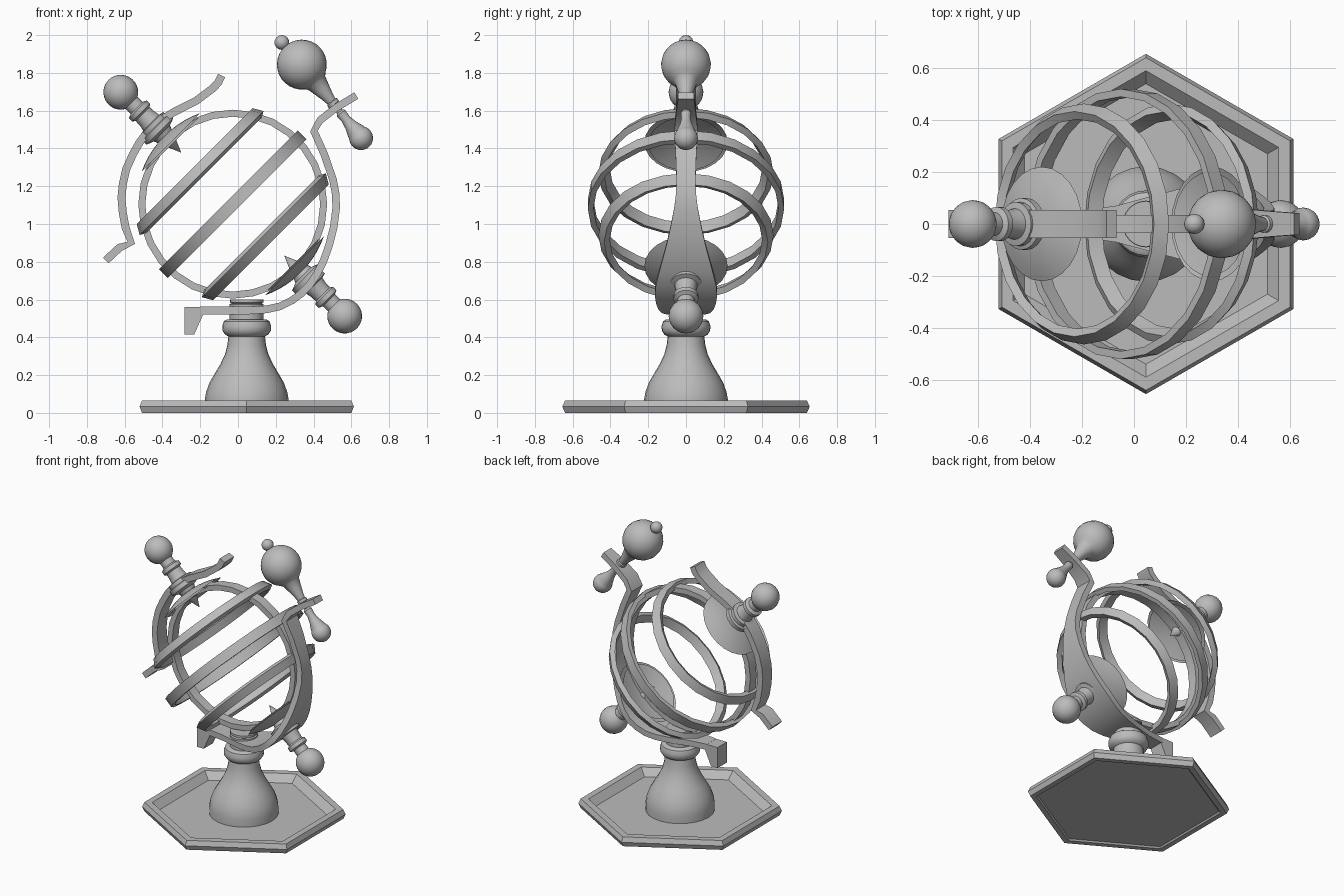
import bpy, bmesh, math
from mathutils import Vector

if "Cube" in bpy.data.objects:
    bpy.data.objects.remove(bpy.data.objects["Cube"])

metal = bpy.data.materials.new("grey metal")
metal.diffuse_color = (0.5, 0.5, 0.5, 1)
metal.use_nodes = True
metal.node_tree.nodes["Principled BSDF"].inputs["Base Color"].default_value = metal.diffuse_color

CENTRE = Vector((-0.028, 0, 1.105))      # middle of the ring sphere
AXIS = Vector((-1, 0, 1)).normalized()   # tilted polar axis
UP = Vector((0, 0, 1))


def finish(name, bm, angle=35):
    bmesh.ops.remove_doubles(bm, verts=bm.verts, dist=1e-5)
    bmesh.ops.recalc_face_normals(bm, faces=bm.faces)
    me = bpy.data.meshes.new(name)
    bm.to_mesh(me)
    bm.free()
    ob = bpy.data.objects.new(name, me)
    bpy.context.collection.objects.link(ob)
    me.materials.append(metal)
    bpy.ops.object.select_all(action='DESELECT')
    ob.select_set(True)
    bpy.context.view_layer.objects.active = ob
    bpy.ops.object.shade_smooth_by_angle(angle=math.radians(angle))
    return ob


def lathe(name, profile, origin, axis, segs=24, closed=False, angle=35, turn=0.0):
    """Spin (radius, height) points around an axis."""
    side = Vector((0, 1, 0))
    other = side.cross(axis)
    bm = bmesh.new()
    rows = []
    for r, h in profile:
        rows.append([bm.verts.new(origin + axis * h + r * (
            side * math.cos(turn + 2 * math.pi * i / segs) + other * math.sin(turn + 2 * math.pi * i / segs)))
            for i in range(segs)])
    pairs = list(zip(rows, rows[1:]))
    if closed:
        pairs.append((rows[-1], rows[0]))
    for a, b in pairs:
        for i in range(segs):
            j = (i + 1) % segs
            bm.faces.new((a[i], a[j], b[j], b[i]))
    bmesh.ops.remove_doubles(bm, verts=bm.verts, dist=1e-5)
    return finish(name, bm, angle)


def ball(r, h, start=-90, end=90, n=12):
    """Profile arc of a sphere centred at height h."""
    angles = [math.radians(start + (end - start) * i / n) for i in range(n + 1)]
    return [(max(0, r * math.cos(t)), h + r * math.sin(t)) for t in angles]


def band(name, path, thick):
    """Flat strip following (x, z, half width) points."""
    bm = bmesh.new()
    rows = []
    for i, (x, z, w) in enumerate(path):
        p, q = path[max(i - 1, 0)], path[min(i + 1, len(path) - 1)]
        d = Vector((q[0] - p[0], 0, q[1] - p[1])).normalized()
        n = Vector((-d.z, 0, d.x)) * thick / 2
        c, y = Vector((x, 0, z)), Vector((0, w, 0))
        rows.append([bm.verts.new(v) for v in (c + n + y, c + n - y, c - n - y, c - n + y)])
    for a, b in zip(rows, rows[1:]):
        for k in range(4):
            bm.faces.new((a[k], a[(k + 1) % 4], b[(k + 1) % 4], b[k]))
    bm.faces.new(rows[0])
    bm.faces.new(rows[-1])
    return finish(name, bm)


# Hexagonal tray base
STAND = Vector((0.046, 0, 0))
lathe("base_tray", [(0, 0.01), (0.59, 0.01), (0.60, 0), (0.64, 0), (0.655, 0.033), (0.64, 0.066),
                    (0.59, 0.066), (0.54, 0.018), (0, 0.018)], STAND, UP, 6, angle=10)

# Turned pedestal
lathe("pedestal", [(0, 0.015), (0.222, 0.015), (0.222, 0.07), (0.215, 0.11), (0.197, 0.16), (0.168, 0.21),
                   (0.14, 0.257), (0.115, 0.31), (0.102, 0.36), (0.097, 0.405), (0.115, 0.415),
                   (0.128, 0.435), (0.129, 0.46), (0.121, 0.485), (0.105, 0.495), (0.09, 0.495),
                   (0.09, 0.575), (0.08, 0.58), (0.088, 0.585), (0.088, 0.6), (0, 0.6)], STAND, UP)


# Rings of the sphere: rectangular sections tangent to the sphere
def ring(name, lat, radius, width, thick, axis=AXIS, segs=24):
    t = math.radians(lat)
    out, tan = Vector((math.cos(t), math.sin(t))), Vector((-math.sin(t), math.cos(t)))
    pts = [out * (radius + s * thick) + tan * u * width / 2 for s, u in ((0, -1), (0, 1), (-1, 1), (-1, -1))]
    lathe(name, [tuple(p) for p in pts], CENTRE, axis, segs, True)


ring("equator_ring", 0, 0.52, 0.066, 0.03)
ring("upper_tropic_ring", 30, 0.518, 0.06, 0.035)
ring("lower_tropic_ring", -30, 0.518, 0.06, 0.035)

# Meridian ring standing in the front plane
bm = bmesh.new()
loops = []
for r, y in ((0.5, -0.035), (0.5, 0.035), (0.463, 0.035), (0.463, -0.035)):
    loops.append([bm.verts.new(CENTRE + Vector((r * math.cos(a), y, r * math.sin(a))))
                  for a in (2 * math.pi * i / 28 for i in range(28))])
for k in range(4):
    for i in range(28):
        j, m = (i + 1) % 28, (k + 1) % 4
        bm.faces.new((loops[k][i], loops[k][j], loops[m][j], loops[m][i]))
finish("meridian_ring", bm)

# Polar caps, inner spikes and axis knobs at both ends
for label, axis in (("upper", AXIS), ("lower", -AXIS)):
    cap = ball(0.512, 0, 64.5, 90, 5)
    under = [(0, 0.49), (0.1, 0.482), (0.2, 0.452)]
    lathe(label + "_polar_cap", cap + under, CENTRE, axis)
    lathe(label + "_axis_knob",
          [(0, 0.385), (0.045, 0.49), (0.06, 0.53), (0.1, 0.545), (0.1, 0.575), (0.085, 0.58), (0.085, 0.605),
           (0.06, 0.61), (0.054, 0.64), (0.052, 0.675), (0.066, 0.685), (0.066, 0.71), (0.045, 0.72),
           (0.045, 0.76)] + ball(0.092, 0.838, -60, 90), CENTRE, axis, 20)

# Support arm: broad around the lower pole, slim at both ends
band("support_arm", [(-0.2, 0.542, 0.052), (-0.07, 0.542, 0.07), (0.06, 0.542, 0.105), (0.15, 0.548, 0.128),
                     (0.22, 0.563, 0.145), (0.285, 0.595, 0.158), (0.335, 0.632, 0.165), (0.382, 0.682, 0.16),
                     (0.42, 0.738, 0.146), (0.455, 0.81, 0.126), (0.483, 0.89, 0.104), (0.507, 0.985, 0.082),
                     (0.52, 1.087, 0.062), (0.517, 1.16, 0.053), (0.503, 1.235, 0.05), (0.457, 1.368, 0.055),
                     (0.402, 1.492, 0.062), (0.435, 1.55, 0.058), (0.52, 1.616, 0.05), (0.626, 1.68, 0.042)], 0.04)

# Hooked foot at the end of the support arm
bm = bmesh.new()
foot = [(-0.283, 0.561), (-0.18, 0.561), (-0.182, 0.526), (-0.232, 0.415), (-0.283, 0.415)]
face = bm.faces.new([bm.verts.new((x, -0.052, z)) for x, z in foot])
ext = bmesh.ops.extrude_face_region(bm, geom=[face])
bmesh.ops.translate(bm, vec=(0, 0.104, 0), verts=[v for v in ext["geom"] if isinstance(v, bmesh.types.BMVert)])
finish("arm_foot", bm)

# Outer arm on the left
left = [(-0.087, 1.786), (-0.105, 1.748), (-0.135, 1.717), (-0.22, 1.653), (-0.335, 1.595), (-0.405, 1.552),
        (-0.467, 1.5), (-0.518, 1.437), (-0.557, 1.368), (-0.592, 1.29), (-0.61, 1.209), (-0.617, 1.14),
        (-0.61, 1.06), (-0.595, 0.98), (-0.565, 0.9), (-0.626, 0.876), (-0.7, 0.807)]
band("outer_arm", [(x, z, 0.053) for x, z in left], 0.042)

# Turned finial pinned through the top of the support arm
lathe("finial", ball(0.132, 0, -90, 58) + [(0.058, 0.125), (0.045, 0.17), (0.033, 0.215), (0.026, 0.25),
      (0.033, 0.255), (0.033, 0.272), (0.018, 0.278), (0.018, 0.32), (0.028, 0.33), (0.025, 0.37),
      (0.033, 0.41), (0.05, 0.455)] + ball(0.063, 0.5, -35, 90),
      Vector((0.338, 0, 1.844)), Vector((0.627, 0, -0.779)), 20)
lathe("finial_tip", ball(0.039, 0), Vector((0.232, 0, 1.961)), Vector((-0.7, 0, 0.714)), 16)
